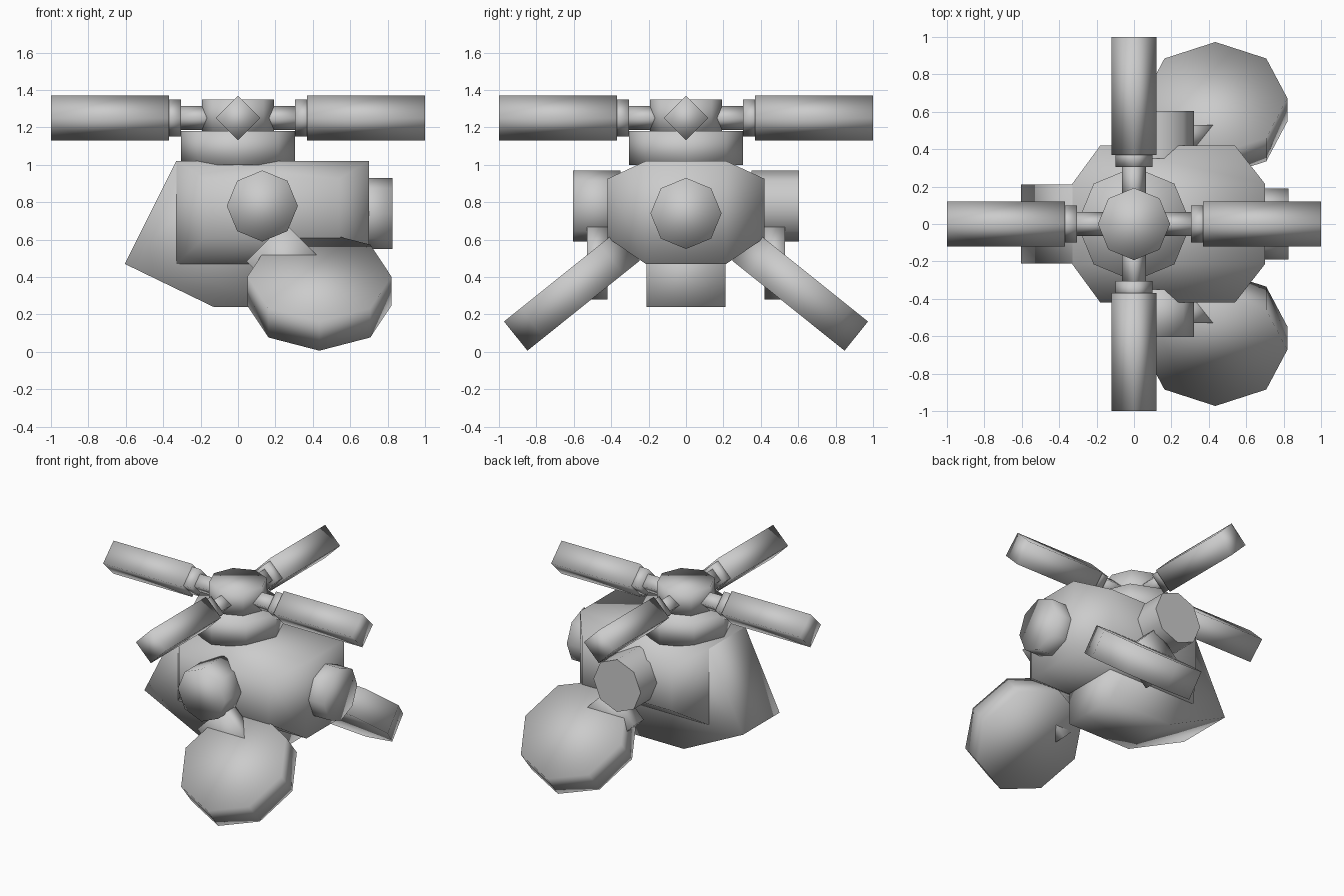
import bpy, bmesh, math
from mathutils import Vector

cube = bpy.data.objects.get("Cube")
if cube:
    bpy.data.objects.remove(cube, do_unlink=True)

grey = bpy.data.materials.new("plain grey")
grey.use_nodes = True
grey.diffuse_color = (0.6, 0.6, 0.6, 1)
bsdf = grey.node_tree.nodes["Principled BSDF"]
bsdf.inputs["Base Color"].default_value = (0.6, 0.6, 0.6, 1)
bsdf.inputs["Roughness"].default_value = 0.7


def finish(name, bm):
    bmesh.ops.recalc_face_normals(bm, faces=bm.faces[:])
    for f in bm.faces:
        f.smooth = True
    mesh = bpy.data.meshes.new(name)
    bm.to_mesh(mesh)
    bm.free()
    mesh.materials.append(grey)
    ob = bpy.data.objects.new(name, mesh)
    bpy.context.collection.objects.link(ob)
    return ob


def prism(name, n, radius, start, end, corner):
    """n-sided bar from start to end, with one corner pointing along corner."""
    start, end = Vector(start), Vector(end)
    u = Vector(corner).normalized()
    v = (end - start).normalized().cross(u)
    bm = bmesh.new()
    rings = []
    for c in (start, end):
        rings.append([bm.verts.new(c + radius * (u * math.cos(a) + v * math.sin(a)))
                      for a in (2 * math.pi * i / n for i in range(n))])
    for i in range(n):
        j = (i + 1) % n
        bm.faces.new((rings[0][i], rings[0][j], rings[1][j], rings[1][i]))
    bm.faces.new(rings[0])
    bm.faces.new(rings[1])
    return finish(name, bm)


# Main body: chamfered block, widest along its middle
bm = bmesh.new()
for xs, y, zs in (((-0.33, 0.70), 0.215, (0.47, 1.02)),
                  ((-0.18, 0.54), 0.42, (0.61, 0.925))):
    for x in xs:
        for z in zs:
            for s in (1, -1):
                bm.verts.new((x, s * y, z))
bmesh.ops.convex_hull(bm, input=bm.verts[:])
bmesh.ops.dissolve_limit(bm, angle_limit=0.02, verts=bm.verts[:], edges=bm.edges[:])
finish("body", bm)

# Keel and pointed tail: one side profile, extruded across
profile = [(-0.33, 1.02), (-0.605, 0.47), (-0.13, 0.24), (0.38, 0.24),
           (0.38, 0.50), (0.0, 1.015)]
bm = bmesh.new()
face = bm.faces.new([bm.verts.new((x, -0.21, z)) for x, z in profile])
ext = bmesh.ops.extrude_face_region(bm, geom=[face])
bmesh.ops.translate(bm, vec=(0, 0.42, 0),
                    verts=[e for e in ext["geom"] if isinstance(e, bmesh.types.BMVert)])
finish("keel_and_tail", bm)

# Nose pod
prism("nose_pod", 8, 0.19, (0.6, 0, 0.74), (0.825, 0, 0.74), (0, 0, 1))

# Side pods, wheel mounts and slanted wheels
for s, side in ((1, "back"), (-1, "front")):
    pod = prism(side + "_pod", 8, 0.19, (0.13, s * 0.35, 0.78),
                (0.13, s * 0.605, 0.78), (0, 0, 1))
    if s > 0:
        for p in pod.data.polygons:
            if abs(p.normal.y) > 0.9:
                p.use_smooth = False
    prism(side + "_wheel_mount", 4, 0.205, (0.25, s * 0.42, 0.485),
          (0.25, s * 0.53, 0.485), (0, 0, 1))
    centre = Vector((0.435, s * 0.61, 0.325))
    half = Vector((0, s * 0.0625, 0.078))
    prism(side + "_wheel", 8, 0.385, centre - half, centre + half, (0, s * 0.78, -0.625))

# Rotor base and hub
prism("rotor_base", 8, 0.305, (0, 0, 1.0), (0, 0, 1.18), (1, 0, 0))
prism("rotor_hub", 8, 0.193, (0, 0, 1.17), (0, 0, 1.35), (1, 0, 0))

# Four rotor arms: rod, collar and diamond-section blade
for i in range(4):
    d = Vector((round(math.cos(i * math.pi / 2)), round(math.sin(i * math.pi / 2)), 0))
    c = Vector((0, 0, 1.25))
    for part, r, a, b in (("rod", 0.065, 0.1, 0.33), ("collar", 0.10, 0.305, 0.40),
                          ("blade", 0.12, 0.368, 1.0)):
        prism(f"rotor_{part}_{i + 1}", 4, r, c + d * a, c + d * b, (0, 0, 1))
